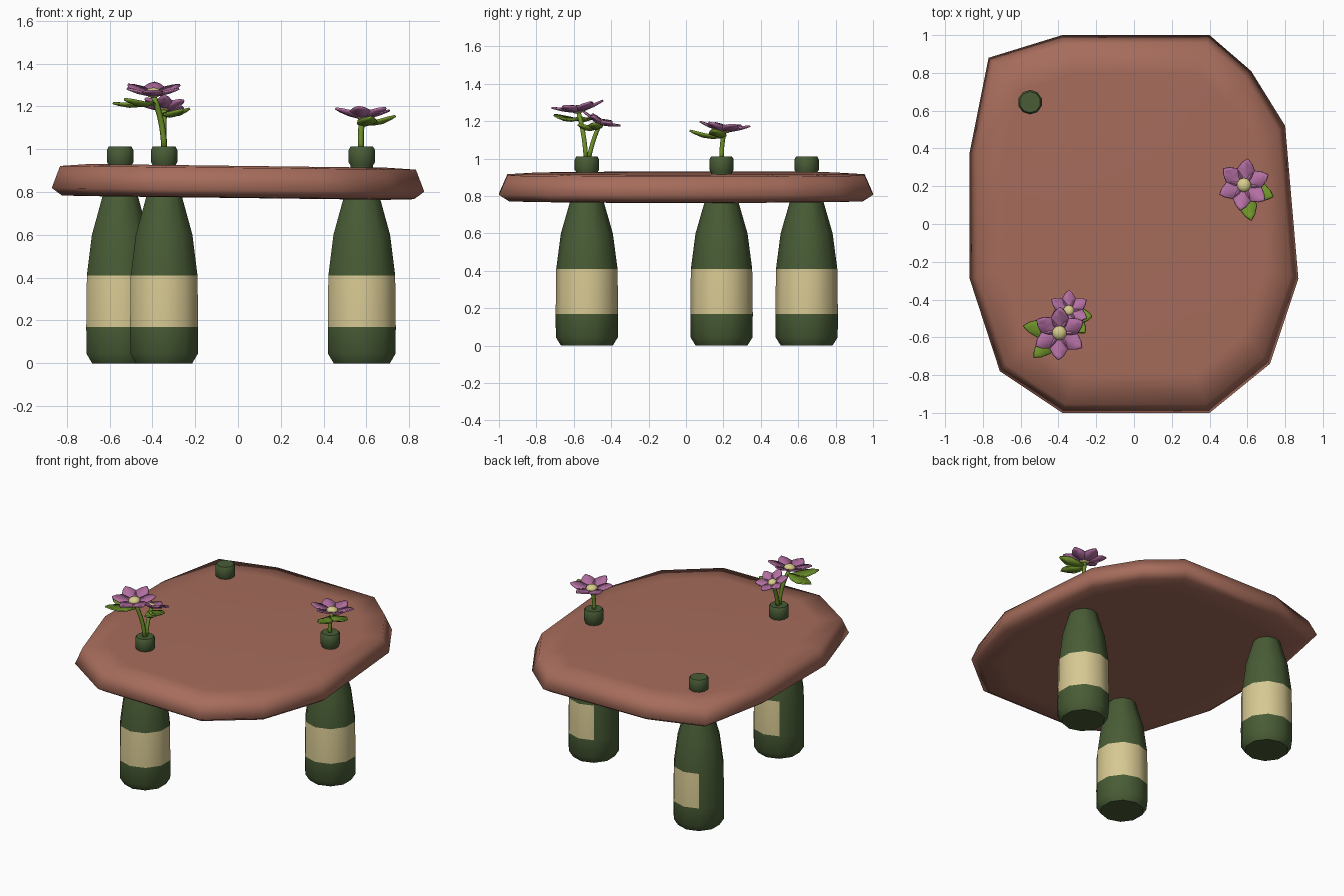
import bpy, bmesh, math
from mathutils import Vector, Matrix

if "Cube" in bpy.data.objects:
    bpy.data.objects.remove(bpy.data.objects["Cube"])


def material(name, r, g, b):
    m = bpy.data.materials.new(name)
    m.diffuse_color = (r, g, b, 1)
    m.use_nodes = True
    m.node_tree.nodes["Principled BSDF"].inputs["Base Color"].default_value = m.diffuse_color
    return m


WOOD = material("red brown wood", .38, .15, .105)
GLASS = material("bottle green", .065, .107, .036)
PAPER = material("cream label", .68, .58, .29)
PETAL = material("mauve petal", .45, .16, .36)
LEAF = material("leaf green", .16, .29, .024)
HEART = material("pale yellow heart", .68, .60, .26)


def finish(name, bm, mats, angle=180, thick=0):
    bmesh.ops.recalc_face_normals(bm, faces=bm.faces)
    me = bpy.data.meshes.new(name)
    bm.to_mesh(me)
    bm.free()
    for m in mats:
        me.materials.append(m)
    ob = bpy.data.objects.new(name, me)
    bpy.context.collection.objects.link(ob)
    bpy.ops.object.select_all(action='DESELECT')
    ob.select_set(True)
    bpy.context.view_layer.objects.active = ob
    bpy.ops.object.shade_smooth_by_angle(angle=math.radians(angle))
    if thick:
        mod = ob.modifiers.new("thickness", 'SOLIDIFY')
        mod.thickness = thick
        mod.offset = 0
    return ob


def loft(bm, rings, caps=True):
    """Join rings of points with quads and close the ends."""
    rows = [[bm.verts.new(p) for p in ring] for ring in rings]
    n = len(rows[0])
    for a, b in zip(rows, rows[1:]):
        for i in range(n):
            j = (i + 1) % n
            bm.faces.new((a[i], a[j], b[j], b[i]))
    if caps:
        bm.faces.new(rows[0])
        bm.faces.new(rows[-1])


# Table top: irregular twelve-sided slab, slightly tilted
outline = [(-.77, .88), (-.38, 1), (.40, 1), (.62, .81), (.80, .52), (.87, -.29),
           (.72, -.74), (.40, -1), (-.38, -1), (-.71, -.78), (-.87, -.29), (-.87, .38)]
bm = bmesh.new()
loft(bm, [[(x * s, y * s, z - .010 * x) for x, y in outline]
          for s, z in ((.80, .772), (.945, .775), (1, .81), (.955, .913), (.80, .922))])
finish("table_top", bm, [WOOD])

# Bottles used as legs, their caps poking through the top
SIDES = 10
PROFILE = [(.138, 0), (.166, .045), (.167, .17), (.164, .41), (.139, .60), (.087, .78),
           (.052, .90), (.056, .925), (.065, .94), (.065, .995), (.056, 1.012)]


def bottle(name, cx, cy):
    bm = bmesh.new()
    loft(bm, [[(r * math.cos(a), r * math.sin(a), z) for a in
               [math.radians(18 + 360 / SIDES * i) for i in range(SIDES)]] for r, z in PROFILE])
    # label wraps the middle band, leaving a gap at the back left
    for f in bm.faces:
        c = f.calc_center_median()
        ang = math.degrees(math.atan2(c.y, c.x)) % 360
        if .17 < c.z < .41 and not 126 < ang < 198:
            f.material_index = 1
    ob = finish(name, bm, [GLASS, PAPER], 50)
    ob.location = (cx, cy, 0)


bottle("back_left_bottle_leg", -.55, .645)
bottle("front_left_bottle_leg", -.345, -.53)
bottle("right_bottle_leg", .578, .19)


def blade(bm, mat, length, width, rise, fold):
    """Pointed blade along local +x, folded along its middle."""
    rows = []
    for t, w in ((0, .18), (.3, .75), (.6, 1), (.85, .55), (1, .04)):
        z = rise(t)
        rows.append([bm.verts.new(mat @ Vector((t * length, s * w * width / 2,
                                                z + abs(s) * fold * w))) for s in (-1, 0, 1)])
    for a, b in zip(rows, rows[1:]):
        for i in (0, 1):
            bm.faces.new((a[i], a[i + 1], b[i + 1], b[i]))


def flower(name, centre, normal, radius, first_angle):
    base = Matrix.Translation(centre) @ Vector((0, 0, 1)).rotation_difference(
        Vector(normal)).to_matrix().to_4x4()
    bm = bmesh.new()
    for i in range(6):
        turn = Matrix.Rotation(math.radians(first_angle + 60 * i), 4, 'Z')
        blade(bm, base @ turn, radius, radius * .68,
              lambda t: radius * (.30 * t - .05 * math.sin(t * math.pi)), radius * .07)
    finish(name + "_petals", bm, [PETAL], 60, .009)
    bm = bmesh.new()
    bmesh.ops.create_uvsphere(bm, u_segments=10, v_segments=6, radius=1, matrix=base @
                              Matrix.Translation((0, 0, radius * .1)) @
                              Matrix.Diagonal((radius * .28, radius * .28, radius * .17, 1)))
    finish(name + "_heart", bm, [HEART])


def stem(name, points, r=.014):
    """Six-sided stem along a quadratic curve."""
    a, b, c = map(Vector, points)
    bm = bmesh.new()
    rings = []
    for k in range(6):
        t = k / 5
        p = a * (1 - t) ** 2 + b * 2 * t * (1 - t) + c * t * t
        rings.append([p + Vector((r * math.cos(i * math.pi / 3), r * math.sin(i * math.pi / 3), 0))
                      for i in range(6)])
    loft(bm, rings)
    finish(name, bm, [LEAF])


def leaf(name, root, tip, width):
    root, tip = Vector(root), Vector(tip)
    d = tip - root
    mat = Matrix.Translation(root) @ d.to_track_quat('X', 'Z').to_matrix().to_4x4()
    bm = bmesh.new()
    blade(bm, mat, d.length, width, lambda t: -.02 * math.sin(t * math.pi), .014)
    finish(name, bm, [LEAF], 60, .010)


# Front left posy: one large and one small bloom
flower("large_bloom", (-.395, -.575, 1.25), (.0, -.14, 1), .14, 28)
flower("small_bloom", (-.345, -.46, 1.185), (.05, .38, 1), .105, 30)
stem("large_bloom_stem", ((-.345, -.535, 1.0), (-.345, -.54, 1.12), (-.395, -.575, 1.25)))
stem("small_bloom_stem", ((-.345, -.52, 1.0), (-.35, -.50, 1.10), (-.345, -.46, 1.185)))
leaf("large_bloom_leaf_left", (-.39, -.57, 1.22), (-.585, -.54, 1.215), .095)
leaf("large_bloom_leaf_front", (-.39, -.57, 1.21), (-.53, -.705, 1.235), .095)
leaf("small_bloom_leaf_right", (-.35, -.48, 1.165), (-.225, -.49, 1.19), .08)
leaf("small_bloom_leaf_front", (-.35, -.48, 1.16), (-.26, -.575, 1.185), .08)

# Right posy: a single bloom
flower("right_bloom", (.582, .205, 1.145), (.0, .09, 1), .137, 22)
stem("right_bloom_stem", ((.575, .19, 1.0), (.57, .19, 1.08), (.582, .205, 1.145)))
leaf("right_bloom_leaf_side", (.58, .20, 1.12), (.735, .145, 1.155), .095)
leaf("right_bloom_leaf_front", (.58, .20, 1.115), (.62, .02, 1.15), .095)
